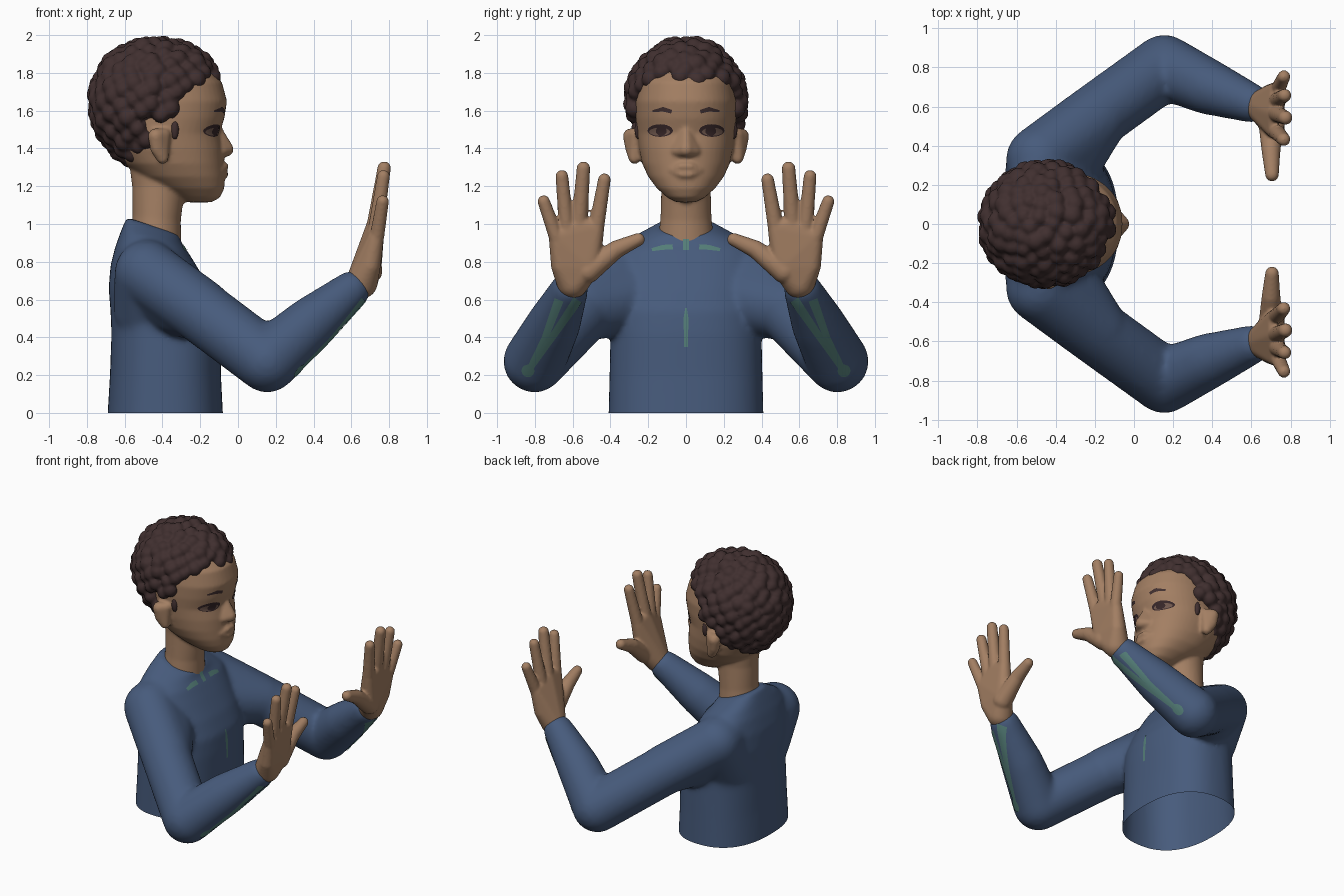
import bpy, bmesh, math, random
from mathutils import Vector, Matrix
from mathutils.bvhtree import BVHTree

if "Cube" in bpy.data.objects:
    bpy.data.objects.remove(bpy.data.objects["Cube"])

random.seed(4)


def material(name, r, g, b):
    m = bpy.data.materials.new(name)
    m.diffuse_color = [((c / 255 + 0.055) / 1.055) ** 2.4 for c in (r, g, b)] + [1]
    m.use_nodes = True
    m.node_tree.nodes["Principled BSDF"].inputs["Base Color"].default_value = m.diffuse_color
    return m


SKIN = material("warm brown skin", 163, 127, 99)
SHIRT = material("denim blue", 71, 91, 124)
HAIR = material("dark brown hair", 64, 47, 47)
TEAL = material("muted teal", 84, 126, 120)
DARK = material("dark eye", 54, 38, 40)
EYE = material("eye brown", 112, 88, 78)


def add_object(bm, name, mat):
    mesh = bpy.data.meshes.new(name)
    bm.to_mesh(mesh)
    bm.free()
    mesh.materials.append(mat)
    ob = bpy.data.objects.new(name, mesh)
    bpy.context.collection.objects.link(ob)
    return ob


def fuse(bm, name, mat, voxel, smooth):
    """Melt overlapping solids into one smooth skin."""
    bmesh.ops.recalc_face_normals(bm, faces=bm.faces)
    ob = add_object(bm, name, mat)
    rm = ob.modifiers.new("fuse", 'REMESH')
    rm.mode = 'VOXEL'
    rm.voxel_size = voxel
    sm = ob.modifiers.new("soften", 'SMOOTH')
    sm.factor, sm.iterations = 0.5, smooth
    deps = bpy.context.evaluated_depsgraph_get()
    mesh = bpy.data.meshes.new_from_object(ob.evaluated_get(deps))
    ob.modifiers.clear()
    ob.data = mesh
    mesh.name = name
    mesh.materials.clear()
    mesh.materials.append(mat)
    for p in mesh.polygons:
        p.use_smooth = True
        p.material_index = 0
    return ob


tmp = bmesh.new()
bmesh.ops.create_icosphere(tmp, subdivisions=3, radius=1)
BALL = [v.co.copy() for v in tmp.verts]
tmp.free()


def hull(bm, balls, s=1):
    """Convex skin around balls (x, y, z, r); s mirrors in y."""
    vs = [bm.verts.new(Vector((x, y * s, z)) + p * r) for x, y, z, r in balls for p in BALL]
    bmesh.ops.convex_hull(bm, input=vs, use_existing_faces=False)
    loose = [v for v in bm.verts if not v.link_faces]
    bmesh.ops.delete(bm, geom=loose, context='VERTS')


def limb(bm, balls, s=1):
    for a, b in zip(balls, balls[1:]):
        hull(bm, [a, b], s)


def loft(bm, rings, e, n=48):
    """Rings (z, back x, front x, half width, tilt) of superellipses."""
    def pw(v):
        return math.copysign(abs(v) ** (2 / e), v)
    loops = []
    for z, xb, xf, hw, tilt in rings:
        loop = []
        for i in range(n):
            a = 2 * math.pi * i / n
            dx = (xf - xb) / 2 * pw(math.cos(a))
            loop.append(bm.verts.new(((xb + xf) / 2 + dx, hw * pw(math.sin(a)), z - tilt * dx)))
        loops.append(loop)
    for a, b in zip(loops, loops[1:]):
        for i in range(n):
            j = (i + 1) % n
            bm.faces.new((a[i], a[j], b[j], b[i]))
    bm.faces.new(loops[0][::-1])
    bm.faces.new(loops[-1])


def ellipsoid(bm, c, r, sub=3):
    bmesh.ops.create_icosphere(bm, subdivisions=sub, radius=1,
                               matrix=Matrix.Translation(c) @ Matrix.Diagonal((*r, 1)))


# Shirt: torso, shoulders and sleeves
bm = bmesh.new()
loft(bm, [(-0.12, -0.695, -0.075, 0.415, 0), (0, -0.69, -0.08, 0.41, 0),
          (0.2, -0.678, -0.09, 0.405, 0), (0.42, -0.67, -0.09, 0.4, 0),
          (0.54, -0.675, -0.1, 0.4, 0), (0.66, -0.685, -0.15, 0.395, 0),
          (0.78, -0.675, -0.22, 0.385, 0), (0.87, -0.65, -0.27, 0.36, 0.05),
          (0.93, -0.62, -0.3, 0.28, 0.2), (0.99, -0.59, -0.31, 0.15, 0.33)], 2.4)
for s in (1, -1):
    hull(bm, [(-0.47, 0.12, 0.8, 0.15), (-0.48, 0.33, 0.74, 0.175), (-0.46, 0.2, 0.55, 0.2)], s)
    hull(bm, [(-0.48, 0.33, 0.74, 0.175), (-0.2, 0.535, 0.545, 0.167), (-0.42, 0.22, 0.62, 0.19)], s)
    limb(bm, [(-0.48, 0.33, 0.74, 0.175), (-0.2, 0.545, 0.54, 0.167), (0.155, 0.802, 0.273, 0.166),
              (0.38, 0.7, 0.47, 0.142), (0.6, 0.617, 0.652, 0.1)], s)
shirt = fuse(bm, "shirt", SHIRT, 0.016, 12)
bm = bmesh.new()
bm.from_mesh(shirt.data)
bmesh.ops.bisect_plane(bm, geom=bm.verts[:] + bm.edges[:] + bm.faces[:],
                       plane_co=(0, 0, 0), plane_no=(0, 0, 1), clear_inner=True)
bm.to_mesh(shirt.data)
bm.free()

# Head, neck, nose, lips and ears
bm = bmesh.new()
loft(bm, [(z, b, f, h, 0) for z, b, f, h in [
    (1.115, -0.27, -0.14, 0.05), (1.14, -0.32, -0.095, 0.1), (1.19, -0.42, -0.072, 0.155),
    (1.25, -0.52, -0.07, 0.2), (1.32, -0.6, -0.075, 0.232), (1.4, -0.66, -0.08, 0.25),
    (1.48, -0.68, -0.098, 0.26), (1.56, -0.69, -0.072, 0.267), (1.65, -0.69, -0.058, 0.268),
    (1.75, -0.66, -0.085, 0.25), (1.85, -0.6, -0.18, 0.2), (1.92, -0.5, -0.3, 0.1)]], 2.2)
loft(bm, [(0.9, -0.57, -0.3, 0.15, 0.2), (1.03, -0.558, -0.303, 0.135, 0.1),
          (1.2, -0.56, -0.28, 0.13, 0), (1.35, -0.58, -0.25, 0.14, 0)], 2)
hull(bm, [(-0.105, 0, 1.5, 0.022), (-0.06, 0, 1.395, 0.038),
          (-0.085, 0.048, 1.385, 0.026), (-0.085, -0.048, 1.385, 0.026)])
for z, x in ((1.305, -0.07), (1.262, -0.072)):
    hull(bm, [(x, 0.025, z, 0.02), (x, -0.025, z, 0.02),
              (-0.093, 0.082, 1.284, 0.013), (-0.093, -0.082, 1.284, 0.013)])
for s in (1, -1):
    hull(bm, [(-0.435, 0.292, 1.465, 0.042), (-0.39, 0.27, 1.475, 0.032),
              (-0.4, 0.272, 1.35, 0.033), (-0.43, 0.287, 1.4, 0.035)], s)
head = fuse(bm, "head_and_neck", SKIN, 0.011, 4)

# Hands: palm, four fingers and thumb
for s, side in ((1, "left"), (-1, "right")):
    bm = bmesh.new()
    hull(bm, [(0.655, 0.6, 0.69, 0.085), (0.725, 0.475, 0.98, 0.043), (0.725, 0.565, 1.0, 0.043),
              (0.73, 0.685, 0.93, 0.042), (0.7, 0.515, 0.77, 0.06), (0.7, 0.66, 0.78, 0.055)], s)
    for base, tip in (((0.725, 0.475, 0.98, 0.042), (0.765, 0.432, 1.235, 0.034)),
                      ((0.725, 0.565, 1.0, 0.043), (0.774, 0.543, 1.296, 0.036)),
                      ((0.73, 0.632, 0.98, 0.041), (0.77, 0.657, 1.253, 0.034)),
                      ((0.735, 0.687, 0.93, 0.039), (0.766, 0.753, 1.12, 0.033))):
        limb(bm, [base, tip], s)
    limb(bm, [(0.7, 0.52, 0.75, 0.065), (0.7, 0.37, 0.865, 0.048), (0.705, 0.252, 0.918, 0.035)], s)
    fuse(bm, side + "_hand", SKIN, 0.009, 4)

# Curly hair: round cap studded with lumps behind the hairline
bm = bmesh.new()
ellipsoid(bm, (-0.45, 0, 1.65), (0.31, 0.268, 0.31), 4)
N = 240
for i in range(N):
    u = 1 - 2 * (i + 0.5) / N
    a = i * math.pi * (3 - math.sqrt(5)) + random.uniform(-0.06, 0.06)
    q = math.sqrt(1 - u * u)
    rx = 0.305 + (0.1 * max(u, 0) if math.cos(a) > 0 else 0)
    p = Vector((-0.45 + rx * q * math.cos(a), 0.287 * q * math.sin(a),
                1.65 + (0.305 if u > 0 else 0.33) * u))
    if p.x > -0.24:
        line = 1.755
    elif p.x > -0.345:
        line = 1.53 + (p.x + 0.345) * 2.1
    elif p.x > -0.47:
        line = 1.56
    else:
        line = 1.3
    if p.z > line:
        r = random.uniform(0.042, 0.056)
        ellipsoid(bm, p * 1.0, (r, r, r), 2)
for s in (1, -1):  # sideburns
    ellipsoid(bm, (-0.335, 0.25 * s, 1.5), (0.025, 0.025, 0.06), 2)
fuse(bm, "curly_hair", HAIR, 0.012, 1)


# Painted details: thin plates laid on the surface as seen from the face side
def trees(ob):
    return BVHTree.FromPolygons([v.co for v in ob.data.vertices],
                                [p.vertices[:] for p in ob.data.polygons])


ON_SHIRT, ON_HEAD = trees(shirt), trees(head)


def plate(name, mat, tree, pts, lift=0.004, steps=8, cols=5):
    """Strip through points (y, z, width) projected along x."""
    bm = bmesh.new()
    rows = []
    for (y0, z0, w0), (y1, z1, w1) in zip(pts, pts[1:]):
        d = Vector((y1 - y0, z1 - z0)).normalized()
        for k in range(steps + 1):
            t = k / steps
            row = []
            for c in range(cols):
                o = (c / (cols - 1) - 0.5) * (w0 + (w1 - w0) * t)
                y, z = y0 + (y1 - y0) * t - d.y * o, z0 + (z1 - z0) * t + d.x * o
                hit, nor, _, _ = tree.ray_cast(Vector((2, y, z)), Vector((-1, 0, 0)))
                if hit:
                    row.append(bm.verts.new(hit + nor * math.copysign(lift, nor.x)))
            if len(row) == cols:
                rows.append(row)
    for a, b in zip(rows, rows[1:]):
        for c in range(cols - 1):
            bm.faces.new((a[c], b[c], b[c + 1], a[c + 1]))
    bmesh.ops.remove_doubles(bm, verts=bm.verts, dist=0.0003)
    for f in bm.faces:
        f.normal_update()
        if f.normal.x < 0:
            f.normal_flip()
        f.smooth = True
    add_object(bm, name, mat)


def lens(y, z, a, b):
    us = [-math.cos(math.pi * i / 12) for i in range(13)]
    return [(y + a * u, z, 2 * b * math.sqrt(max(1 - u * u, 0.002))) for u in us]


plate("collar_mark", TEAL, ON_SHIRT, [(0, 0.86, 0.034), (0, 0.93, 0.034)])
plate("chest_mark", TEAL, ON_SHIRT, [(0, 0.35, 0.02), (0, 0.5, 0.026), (0, 0.555, 0.008)])
for s, side in ((1, "left"), (-1, "right")):
    plate(side + "_collarbone_mark", TEAL, ON_SHIRT,
          [(0.07 * s, 0.877, 0.028), (0.12 * s, 0.874, 0.026), (0.18 * s, 0.862, 0.016)])
    plate(side + "_elbow_mark", TEAL, ON_SHIRT, lens(0.835 * s, 0.225, 0.033, 0.033), 0.005)
    plate(side + "_inner_forearm_mark", TEAL, ON_SHIRT,
          [(0.835 * s, 0.225, 0.034), (0.71 * s, 0.4, 0.036), (0.575 * s, 0.6, 0.05)])
    plate(side + "_outer_forearm_mark", TEAL, ON_SHIRT,
          [(0.83 * s, 0.225, 0.034), (0.745 * s, 0.4, 0.034), (0.67 * s, 0.6, 0.048)])
    plate(side + "_eyelid", DARK, ON_HEAD, lens(0.135 * s, 1.495, 0.066, 0.034), 0.003, 1)
    plate(side + "_eye", EYE, ON_HEAD, lens(0.137 * s, 1.489, 0.054, 0.022), 0.005, 1)
    plate(side + "_iris", DARK, ON_HEAD, lens(0.128 * s, 1.493, 0.028, 0.026), 0.007, 1)
    plate(side + "_eyebrow", HAIR, ON_HEAD,
          [(0.075 * s, 1.595, 0.02), (0.12 * s, 1.608, 0.024), (0.175 * s, 1.597, 0.01)])
